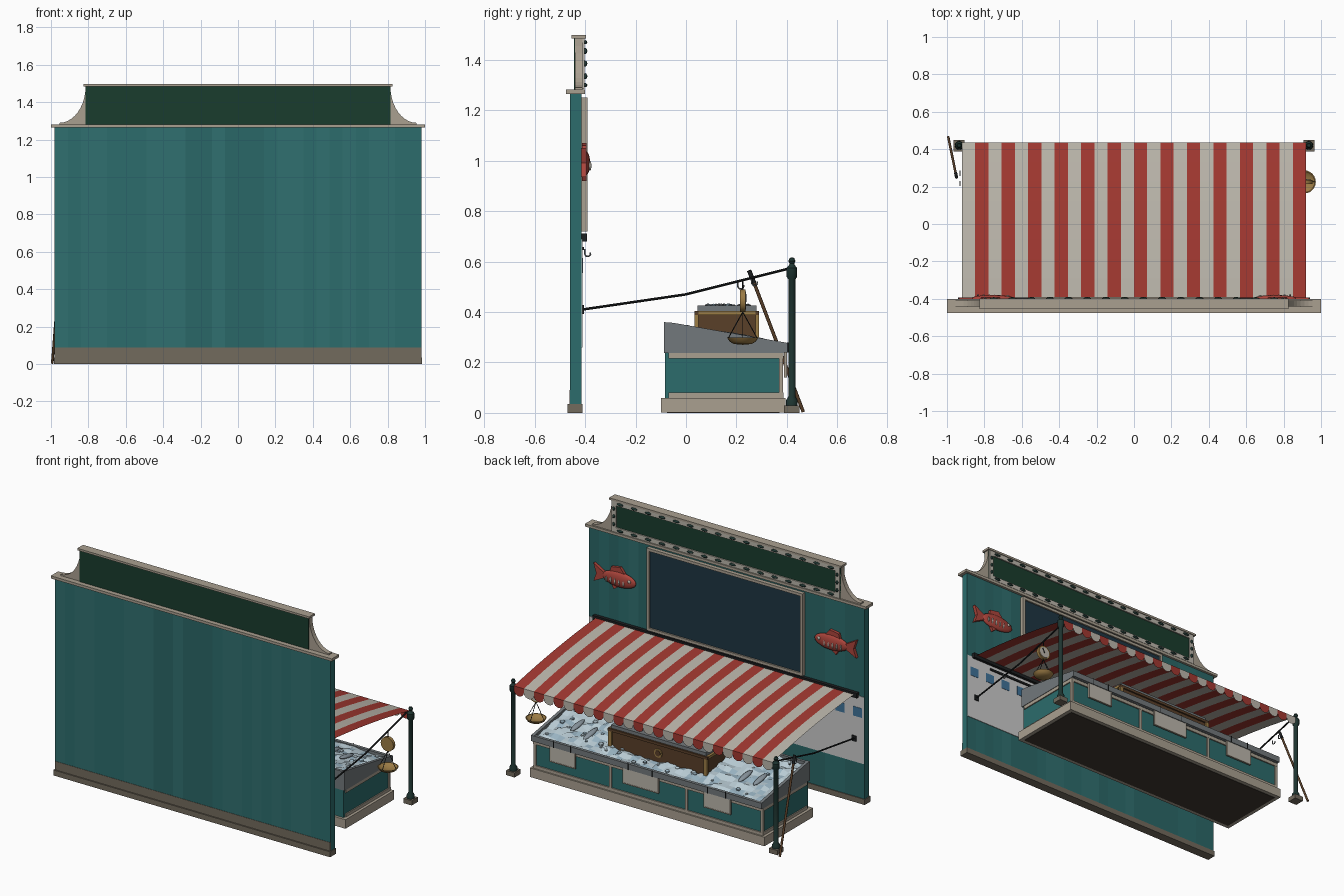
import bpy, bmesh, math, random
from mathutils import Vector, Matrix

if "Cube" in bpy.data.objects:
    bpy.data.objects.remove(bpy.data.objects["Cube"])

random.seed(4)
MATS = {}
COL = dict(teal=(.025, .15, .15), teal2=(.023, .135, .135), teal3=(.03, .162, .16), cream=(.5, .47, .41),
           trim=(.40, .35, .28), stone=(.17, .145, .11), red=(.36, .04, .03), green=(.01, .045, .026),
           iron=(.012, .014, .015), post=(.013, .035, .03), slate=(.013, .035, .055), zinc=(.17, .19, .2),
           ice=(.5, .62, .68), ice2=(.33, .47, .56), wood=(.1, .05, .022), brass=(.33, .2, .06),
           tile=(.6, .61, .6), blue=(.05, .17, .32), fish=(.42, .06, .045), dark=(.05, .04, .03), silver=(.25, .3, .34))


def mat(n):
    if n not in MATS:
        MATS[n] = bpy.data.materials.new(n)
        MATS[n].diffuse_color = (*COL[n], 1)
    return MATS[n]


def finish(name, bm, mats, smooth=False):
    bmesh.ops.recalc_face_normals(bm, faces=bm.faces)
    me = bpy.data.meshes.new(name)
    bm.to_mesh(me)
    bm.free()
    for m in ([mats] if isinstance(mats, str) else mats):
        me.materials.append(mat(m))
    o = bpy.data.objects.new(name, me)
    bpy.context.collection.objects.link(o)
    if smooth:
        bpy.ops.object.select_all(action='DESELECT')
        o.select_set(True)
        bpy.context.view_layer.objects.active = o
        bpy.ops.object.shade_smooth_by_angle(angle=math.radians(40))
    return o


def box(name, x0, x1, y0, y1, z0, z1, m):
    bm = bmesh.new()
    bmesh.ops.create_cube(bm, size=1, matrix=Matrix.Translation(((x0+x1)/2, (y0+y1)/2, (z0+z1)/2))
                          @ Matrix.Diagonal((x1-x0, y1-y0, z1-z0, 1)))
    return finish(name, bm, m)


def prism(name, pts, axis, a, b, m):
    """Extrude a (y,z) outline along x, or an (x,z) outline along y."""
    bm = bmesh.new()
    f = bm.faces.new([bm.verts.new((a, p, q) if axis == 'x' else (p, a, q)) for p, q in pts])
    r = bmesh.ops.extrude_face_region(bm, geom=[f])
    bmesh.ops.translate(bm, vec=(b-a, 0, 0) if axis == 'x' else (0, b-a, 0),
                        verts=[v for v in r['geom'] if isinstance(v, bmesh.types.BMVert)])
    return finish(name, bm, m)


def rod(name, p, q, r, m, n=12):
    p, q = Vector(p), Vector(q)
    bm = bmesh.new()
    rot = (q-p).to_track_quat('Z', 'Y').to_matrix().to_4x4()
    bmesh.ops.create_cone(bm, cap_ends=True, segments=n, radius1=r, radius2=r, depth=(q-p).length,
                          matrix=Matrix.Translation((p+q)/2) @ rot)
    return finish(name, bm, m, True)


def lathe(name, prof, x, y, m, n=20):
    bm = bmesh.new()
    vs = [bm.verts.new((x+r, y, z)) for r, z in prof]
    es = [bm.edges.new(e) for e in zip(vs, vs[1:])]
    bmesh.ops.spin(bm, geom=vs+es, cent=(x, y, 0), axis=(0, 0, 1), angle=2*math.pi, steps=n)
    bmesh.ops.remove_doubles(bm, verts=bm.verts, dist=1e-4)
    return finish(name, bm, m, True)


def blob(name, loc, size, m, rz=0, sub=3, tilt=0):
    bm = bmesh.new()
    bmesh.ops.create_icosphere(bm, subdivisions=sub, radius=1, matrix=Matrix.Translation(loc) @ Matrix.Rotation(tilt, 4, 'X')
                               @ Matrix.Rotation(rz, 4, 'Z') @ Matrix.Diagonal((*size, 1)))
    return finish(name, bm, m, sub > 1)


def strips(name, xs, prof, mats, pick, closed=False):
    """Sweep a (y,z) profile along x, one material per column."""
    bm = bmesh.new()
    cols = [[bm.verts.new((x, y, z)) for y, z in prof] for x in xs]
    for i in range(len(xs)-1):
        for j in range(len(prof) if closed else len(prof)-1):
            k = (j+1) % len(prof)
            bm.faces.new((cols[i][j], cols[i+1][j], cols[i+1][k], cols[i][k])).material_index = pick(i)
    if closed:
        bm.faces.new(cols[0])
        bm.faces.new(cols[-1])
    return finish(name, bm, mats)


def frame(name, x0, x1, z0, z1, w, y0, y1, m):
    for s, c in (("bottom", (x0, x1, z0, z0+w)), ("top", (x0, x1, z1-w, z1)),
                 ("left", (x0, x0+w, z0+w, z1-w)), ("right", (x1-w, x1, z0+w, z1-w))):
        box(f"{name}_{s}", c[0], c[1], y0, y1, c[2], c[3], m)


# Planked wall, skirting and cornice
strips("plank_wall", [-.98+1.96*i/28 for i in range(29)], [(-.46, .03), (-.415, .03), (-.415, 1.265), (-.46, 1.265)],
       ["teal", "teal2", "teal3"], lambda i: random.randrange(3), True)
box("wall_base", -.985, .985, -.47, -.41, 0, .035, "stone")
box("back_skirting", -.98, .98, -.462, -.455, .035, .09, "stone")
box("cornice", -1, 1, -.475, -.4, 1.265, 1.282, "trim")

# Header sign with lamp border and curved shoulders
box("header_panel", -.815, .815, -.445, -.41, 1.282, 1.487, "green")
box("header_cap", -.825, .825, -.455, -.397, 1.485, 1.498, "trim")
frame("header_border", -.81, .81, 1.285, 1.485, .03, -.411, -.402, "cream")
lamps = [(-.75+1.5*i/15, z, .022, .008) for i in range(16) for z in (1.3, 1.47)]
lamps += [(s*.795, 1.335+.05*k, .008, .012) for s in (-1, 1) for k in range(3)]
for x, z, w, h in lamps:
    blob("border_lamp", (x, -.4, z), (w, .009, h), "post", sub=2)
for s in (-1, 1):
    arc = [(s*(.955-.14*math.cos(t*math.pi/20)), 1.485-.195*math.sin(t*math.pi/20)) for t in range(11)]
    prism("header_shoulder", [(s*.813, 1.282), (s*.813, 1.485)] + arc + [(s*.955, 1.282)], 'y', -.44, -.41, "trim")

# Menu board
box("menu_board", -.54, .54, -.416, -.4, .73, 1.24, "slate")
frame("menu_frame", -.555, .555, .72, 1.25, .018, -.416, -.39, "trim")

# Wall fish plaques, heads inward
for s in (-1, 1):
    def P(pts): return [(s*(.77+x), .99+z) for x, z in pts]
    blob("fish_body", (s*.755, -.4, .99), (.12, .02, .05), "fish")
    prism("fish_tail", P([(.08, .012), (.165, .06), (.145, 0), (.165, -.055), (.08, -.012)]), 'y', -.415, -.394, "fish")
    prism("fish_top_fin", P([(-.06, .038), (-.025, .08), (.04, .07), (.05, .03)]), 'y', -.412, -.394, "fish")
    prism("fish_low_fin", P([(-.02, -.04), (.02, -.07), (.04, -.035)]), 'y', -.412, -.394, "fish")
    for k in range(5):
        x = s*(.715+.03*k)
        blob("fish_stripe", (x, -.384+.001*k, .98), (.006, .005, .02), "cream", sub=2)
    blob("fish_eye", (s*.675, -.386, 1.0), (.011, .006, .011), "cream", sub=2)

# Tiled splashback with a chequer row
box("splashback", -.978, .978, -.416, -.411, .26, .69, "tile")
for i in range(16):
    x = -.965+.124*i
    box("blue_tile", x, x+.062, -.412, -.409, .555, .615, "blue")

# Striped awning and scalloped valance
N, W = 26, .92
xs = [-W+2*W*i/N for i in range(N+1)]
prof = [(-.395+.83*t/8, .70-.12*t/8+.055*(t/8)*(1-t/8)) for t in range(9)]
strips("awning_cloth", xs, prof, ["cream", "red"], lambda i: i % 2)
bm = bmesh.new()
for i in range(N):
    c, h = (xs[i]+xs[i+1])/2, W/N
    pts = [(xs[i], .58), (xs[i+1], .58)] + [(c+h*math.cos(a*math.pi/8), .552-.03*math.sin(a*math.pi/8)) for a in range(9)]
    bm.faces.new([bm.verts.new((x, .435, z)) for x, z in pts]).material_index = i % 2
finish("awning_valance", bm, ["cream", "red"])
box("awning_rail", -.94, .94, -.415, -.393, .68, .712, "iron")
rod("awning_front_bar", (-.94, .425, .572), (.94, .425, .572), .006, "iron")

# Posts and side arms
for s in (-1, 1):
    x = s*.935
    box("post_foot", x-.03, x+.03, .388, .45, 0, .03, "stone")
    lathe("awning_post", [(0, .03), (.023, .03), (.023, .05), (.014, .065), (.014, .53), (.021, .54), (.021, .575), (.012, .585),
                          (.009, .592), (.014, .602), (.009, .614), (0, .617)], x, .42, "post")
    a = s*.91
    rod("side_arm_rear", (a, -.41, .41), (a, 0, .47), .005, "iron", 8)
    rod("side_arm_front", (a, 0, .47), (a, .42, .575), .005, "iron", 8)
    box("arm_plate", a-.015, a+.015, -.416, -.405, .392, .428, "iron")

# Counter: plinth, panelled body, trims
box("counter_plinth", -.835, .835, -.1, .395, .002, .06, "trim")
box("plinth_underside", -.81, .81, -.075, .37, 0, .005, "dark")
box("counter_body", -.81, .81, -.083, .378, .06, .24, "teal")
for z0, z1 in ((.06, .08), (.215, .237)):
    box("counter_band", -.817, .817, -.07, .386, z0, z1, "trim")
for x in (-.808, -.27, .27, .808):
    box("counter_stile", x-.009, x+.009, .369, .385, .08, .215, "trim")

# Sloped zinc tray
side = [(-.088, .237), (-.088, .36), (-.05, .357), (.4, .278), (.4, .25), (.385, .237)]
for s in (-1, 1):
    prism("tray_side", side, 'x', s*.8, s*.82, "zinc")
box("tray_back", -.8, .8, -.088, -.07, .237, .358, "zinc")
box("tray_front_lip", -.82, .82, .383, .403, .24, .277, "zinc")


def bed(y): return .342-.172*(y+.05)


# Crushed ice bed with loose chunks
bm = bmesh.new()
g = [[bm.verts.new((-.8+1.6*i/40, -.07+.455*j/12, bed(-.07+.455*j/12)+random.uniform(-.012, .01)))
      for j in range(13)] for i in range(41)]
for i in range(40):
    for j in range(12):
        bm.faces.new((g[i][j], g[i+1][j], g[i+1][j+1], g[i][j+1])).material_index = random.random() < .3
finish("ice_bed", bm, ["ice", "ice2"])
for i in range(70):
    x, y = random.uniform(-.77, .77), random.uniform(-.05, .36)
    r = random.uniform(.009, .018)
    blob("ice_chunk", (x, y, bed(y)+.004), (r, r, r*.7), random.choice(["ice", "ice", "ice2"]), i, 1)

# Fish lying on the ice
for x in (-.66, -.56, .52, .64):
    y = .2+random.uniform(-.03, .03)
    blob("fresh_fish", (x, y, bed(y)+.006), (.02, .07, .011), "silver", 0, 2, -.17)

# Wooden crate with a heaped ice top
box("crate_body", -.34, .34, .045, .28, .27, .39, "wood")
for y0, y1 in ((.034, .05), (.275, .29)):
    box("crate_rim_long", -.355, .355, y0, y1, .388, .405, "wood")
    for x in (-.34, .34):
        box("crate_corner", x-.012, x+.012, y0, y1, .27, .388, "brass")
for x in (-.347, .347):
    box("crate_rim_short", x-.008, x+.008, .05, .275, .388, .405, "brass")
box("crate_ice", -.338, .338, .046, .279, .38, .426, "zinc")
for i in range(30):
    r = random.uniform(.008, .014)
    blob("crate_ice_chunk", (random.uniform(-.31, .31), random.uniform(.07, .25), .424), (r, r, r*.8),
         random.choice(["ice2", "zinc"]), i, 1)
rod("crate_badge", (0, .278, .335), (0, .286, .335), .028, "brass", 20)
rod("crate_badge_centre", (0, .28, .335), (0, .289, .335), .018, "wood", 20)

# Price cards on the counter front
for x, w, z in ((-.5, .09, .2), (.045, .122, .2), (.6, .085, .2)):
    box("price_card", x-w, x+w, .39, .398, z-.055, z+.048, "cream")
    frame("price_card_edge", x-w-.005, x+w+.005, z-.06, z+.053, .006, .388, .4, "trim")
    for s in (-1, 1):
        rod("card_hook", (x+s*w*.7, .404, z+.04), (x+s*w*.7, .404, .28), .003, "iron", 6)

# Hanging scale: dial, chains, pan
sx, sy = .91, .225
rod("scale_hanger", (sx, sy, .525), (sx, sy, .48), .003, "iron", 6)
rod("scale_dial", (sx, sy-.01, .445), (sx, sy+.01, .445), .045, "brass", 24)
rod("scale_face", (sx, sy, .445), (sx, sy+.012, .445), .036, "cream", 24)
rod("scale_needle", (sx, sy+.013, .44), (sx+.015, sy+.013, .47), .003, "iron", 6)
for k in range(4):
    a = k*math.pi/2
    rod("scale_chain", (sx, sy, .4), (sx+.058*math.cos(a), sy+.058*math.sin(a), .295), .002, "iron", 6)
lathe("scale_pan", [(0, .27), (.035, .273), (.052, .283), (.062, .298), (.056, .298), (.045, .287), (0, .278)], sx, sy, "brass", 24)

# Leaning gaff pole and hanging hooks
rod("gaff_pole", (-.993, .465, .004), (-.95, .255, .555), .007, "wood", 10)
rod("gaff_tip", (-.953, .27, .515), (-.949, .25, .565), .009, "iron", 10)


def hook(x, y, z):
    pts = [(x, y, z)] + [(x, y+.012-.012*math.cos(a), z-.018-.012*math.sin(a)) for a in (0, .7, 1.4, 2.1, 2.8, 3.5)]
    for p, q in zip(pts, pts[1:]):
        rod("hook", p, q, .003, "zinc", 6)


for y in (.205, .26):
    hook(-.93, y, .47+.25*y)
for x in (-.7, -.35, 0, .35, .7):
    hook(x, -.402, .65)
box("hook_rail", -.8, .8, -.413, -.404, .645, .658, "iron")

for m in bpy.data.materials:
    if m.users and not m.is_grease_pencil:
        m.use_nodes = True
        m.node_tree.nodes["Principled BSDF"].inputs["Base Color"].default_value = m.diffuse_color
